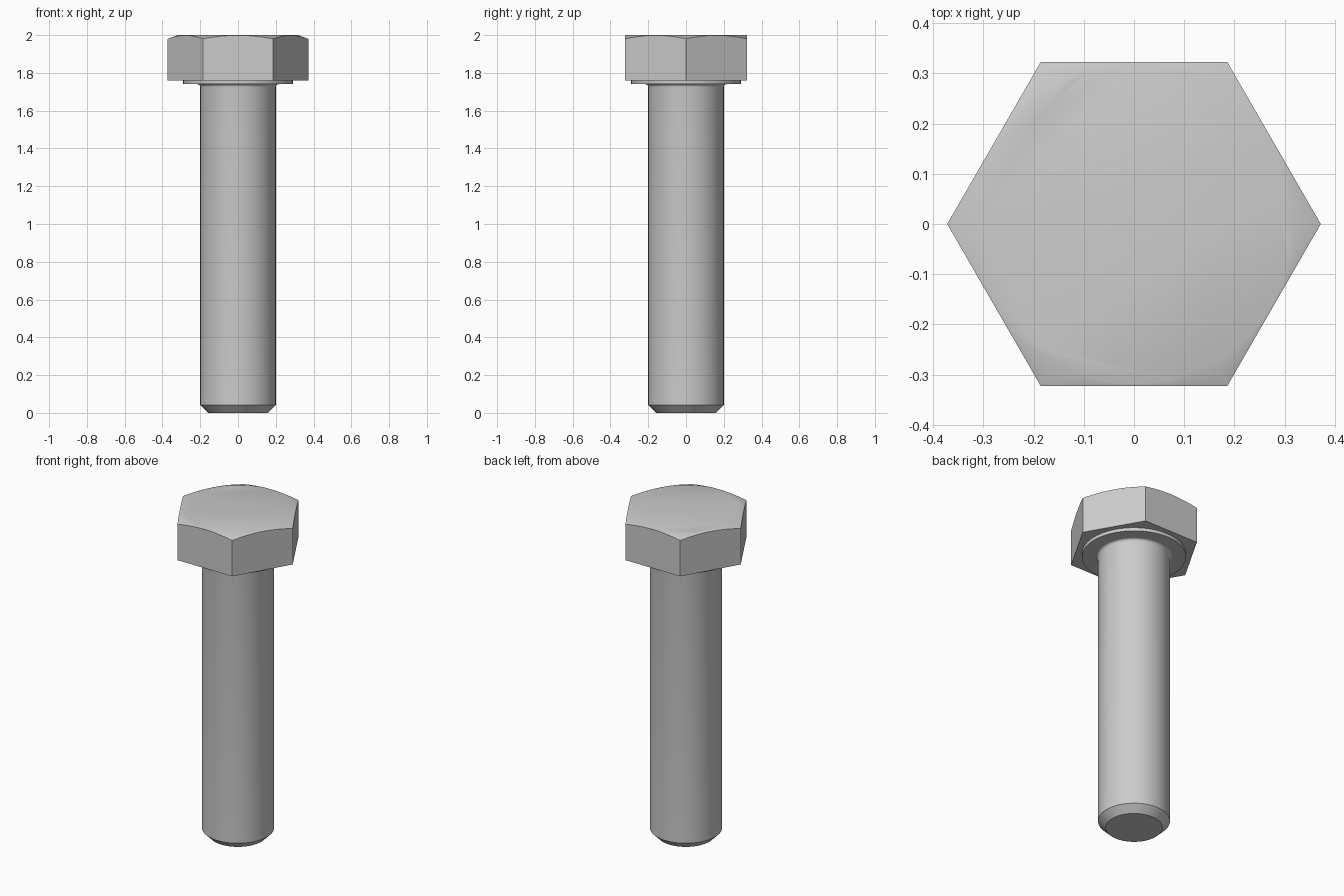
import bpy, bmesh, math
from mathutils import Matrix

cube = bpy.data.objects.get("Cube")
if cube:
    bpy.data.objects.remove(cube, do_unlink=True)

SHANK_R, WASHER_R = 0.2, 0.29
HEAD_R = 0.372
FLAT_R = HEAD_R * math.cos(math.pi / 6)
HEAD_BOTTOM, HEAD_TOP = 1.76, 2.0
WASHER_Z = 1.74
FILLET = 0.015

steel = bpy.data.materials.new("plain steel grey")
steel.use_nodes = True
grey = (0.6, 0.6, 0.6, 1)
steel.diffuse_color = grey
steel.node_tree.nodes["Principled BSDF"].inputs["Base Color"].default_value = grey


def add_object(name, bm):
    bmesh.ops.recalc_face_normals(bm, faces=bm.faces[:])
    mesh = bpy.data.meshes.new(name)
    bm.to_mesh(mesh)
    bm.free()
    mesh.materials.append(steel)
    obj = bpy.data.objects.new(name, mesh)
    bpy.context.collection.objects.link(obj)
    return obj


def lathe(name, profile, steps=96):
    """Spin (radius, height) points around z and close both ends."""
    bm = bmesh.new()
    rings = [[bm.verts.new((r * math.cos(a), r * math.sin(a), z))
              for a in (2 * math.pi * i / steps for i in range(steps))]
             for r, z in profile]
    for low, high in zip(rings, rings[1:]):
        for i in range(steps):
            j = (i + 1) % steps
            bm.faces.new((low[i], low[j], high[j], high[i]))
    bm.faces.new(rings[0][::-1])
    bm.faces.new(rings[-1])
    return add_object(name, bm)


def smooth(obj):
    bpy.ops.object.select_all(action="DESELECT")
    obj.select_set(True)
    bpy.context.view_layer.objects.active = obj
    bpy.ops.object.shade_smooth_by_angle(angle=math.radians(30))


# Shank with chamfered tip and a small fillet below the washer face
fillet = [(SHANK_R + FILLET * (1 - math.cos(a)), WASHER_Z - FILLET + FILLET * math.sin(a))
          for a in (math.pi / 2 * i / 5 for i in range(6))]
shank = lathe("shank", [(0.158, 0), (SHANK_R, 0.042)] + fillet)

# Washer face under the head
washer = lathe("washer_face", [(WASHER_R, WASHER_Z), (WASHER_R, HEAD_BOTTOM + 0.005)])

# Hexagonal head
bm = bmesh.new()
bmesh.ops.create_cone(bm, cap_ends=True, segments=6, radius1=HEAD_R, radius2=HEAD_R,
                      depth=HEAD_TOP - HEAD_BOTTOM,
                      matrix=Matrix.Translation((0, 0, (HEAD_TOP + HEAD_BOTTOM) / 2))
                      @ Matrix.Rotation(math.pi / 6, 4, "Z"))
# Put corners on the x axis whatever the primitive's starting angle
if max(v.co.x for v in bm.verts) < HEAD_R - 0.01:
    bmesh.ops.rotate(bm, verts=bm.verts[:], matrix=Matrix.Rotation(math.pi / 6, 3, "Z"))
head = add_object("hex_head", bm)

# Conical top chamfer, cut by intersecting with a turned blank
slope = math.tan(math.radians(20))
top_r = FLAT_R - 0.004
outer = HEAD_R + 0.05
blank = lathe("chamfer_cutter", [(outer, HEAD_BOTTOM - 0.1),
                                 (outer, HEAD_TOP - (outer - top_r) * slope),
                                 (top_r, HEAD_TOP)])
cut = head.modifiers.new("chamfer", "BOOLEAN")
cut.operation = "INTERSECT"
cut.solver = "EXACT"
cut.object = blank
bpy.context.view_layer.objects.active = head
bpy.ops.object.modifier_apply(modifier=cut.name)
bpy.data.objects.remove(blank, do_unlink=True)

for part in (shank, washer, head):
    smooth(part)
